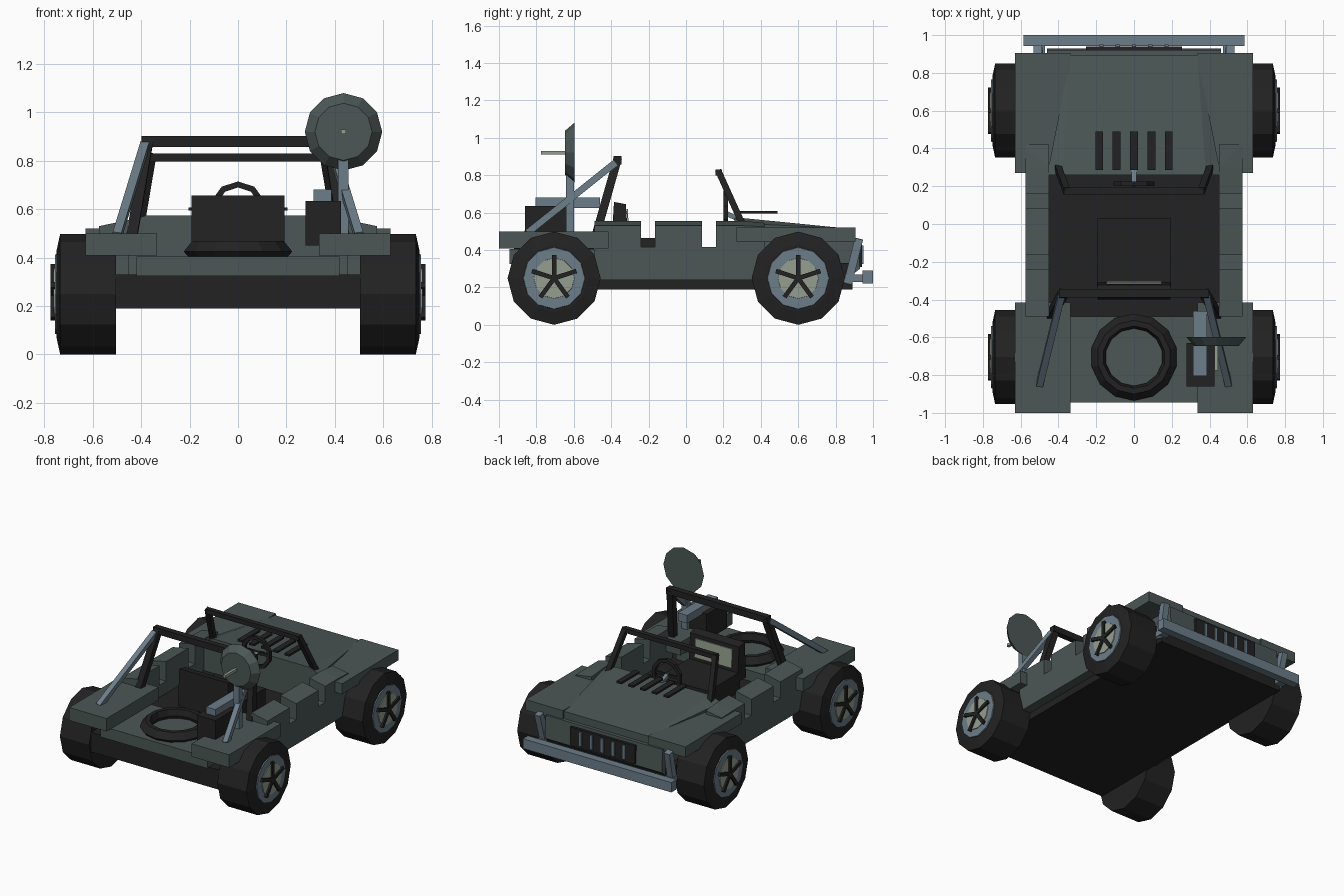
import bpy, bmesh, math
from mathutils import Vector

if "Cube" in bpy.data.objects:
    bpy.data.objects.remove(bpy.data.objects["Cube"])


def material(name, rgb):
    m = bpy.data.materials.new(name)
    m.diffuse_color = (*rgb, 1)
    m.use_nodes = True
    m.node_tree.nodes["Principled BSDF"].inputs["Base Color"].default_value = m.diffuse_color
    return m


GREEN = material("dull green", (0.072, 0.096, 0.092))
BLACK = material("black", (0.016, 0.016, 0.016))
STEEL = material("blue grey steel", (0.15, 0.205, 0.25))
PALE = material("pale green grey", (0.30, 0.345, 0.28))


def finish(name, bm, mat):
    bmesh.ops.recalc_face_normals(bm, faces=bm.faces)
    me = bpy.data.meshes.new(name)
    bm.to_mesh(me)
    bm.free()
    me.materials.append(mat)
    ob = bpy.data.objects.new(name, me)
    bpy.context.collection.objects.link(ob)
    return ob


def hull(name, pts, mat):
    """Convex solid around a few corner points."""
    bm = bmesh.new()
    for p in pts:
        bm.verts.new(p)
    bmesh.ops.convex_hull(bm, input=bm.verts)
    bmesh.ops.dissolve_limit(bm, angle_limit=0.01, verts=bm.verts, edges=bm.edges)
    return finish(name, bm, mat)


def box(name, xs, ys, zs, mat):
    return hull(name, [(x, y, z) for x in xs for y in ys for z in zs], mat)


def bar(name, a, b, w, mat, h=None):
    """Square bar from a to b."""
    a, b = Vector(a), Vector(b)
    d = (b - a).normalized()
    ref = Vector((1, 0, 0)) if abs(d.x) < 0.9 else Vector((0, 1, 0))
    u = d.cross(ref).normalized()
    v = d.cross(u)
    h = h or w
    return hull(name, [p + u * i * w / 2 + v * j * h / 2
                       for p in (a, b) for i in (-1, 1) for j in (-1, 1)], mat)


def lathe(name, c, axis, profile, n, mat, ring=False):
    """Turn (offset, radius) pairs about an axis; ring closes the profile."""
    bm = bmesh.new()
    c = Vector(c)
    rows = []
    for t, r in profile:
        row = []
        for i in range(n):
            a = 2 * math.pi * i / n
            p, q = r * math.sin(a), r * math.cos(a)
            o = {"x": (t, p, q), "y": (p, t, q), "z": (p, q, t)}[axis]
            row.append(bm.verts.new(c + Vector(o)))
        rows.append(row)
    pairs = list(zip(rows, rows[1:])) + ([(rows[-1], rows[0])] if ring else [])
    for r0, r1 in pairs:
        for i in range(n):
            j = (i + 1) % n
            bm.faces.new((r0[i], r0[j], r1[j], r1[i]))
    if not ring:
        bm.faces.new(rows[0])
        bm.faces.new(rows[-1])
    return finish(name, bm, mat)


# chassis, rear deck and nose block
box("chassis", (-0.51, 0.51), (-0.93, 0.89), (0.19, 0.33), BLACK)
box("rear_deck", (-0.42, 0.42), (-0.945, -0.49), (0.325, 0.405), GREEN)
box("nose_block", (-0.46, 0.46), (0.26, 0.90), (0.325, 0.46), GREEN)
hull("front_panel", [(x, y, z) for x in (-0.46, 0.46)
                     for y, z in ((0.88, 0.46), (0.92, 0.46), (0.93, 0.30), (0.88, 0.26))], GREEN)

# hood: flat front, raised at the dashboard
hull("hood", [(s * x, y, z) for s in (-1, 1) for x, y, z in (
    (0.335, 0.895, 0.43), (0.335, 0.895, 0.512), (0.335, 0.70, 0.53),
    (0.38, 0.26, 0.575), (0.46, 0.26, 0.545), (0.46, 0.26, 0.43), (0.335, 0.70, 0.43))], GREEN)

for i in range(5):
    x = (i - 2) * 0.0925
    box("hood_vent", (x - 0.02, x + 0.02), (0.285, 0.49), (0.594, 0.608), BLACK)
    x = (i - 2) * 0.086
    box("grille_bar", (x - 0.011, x + 0.011), (0.93, 0.949), (0.325, 0.425), STEEL)
box("grille", (-0.255, 0.255), (0.90, 0.94), (0.31, 0.44), BLACK)
box("bumper", (-0.585, 0.585), (0.943, 1.0), (0.22, 0.29), STEEL)

for s in (-1, 1):
    # fenders
    box("rear_fender", (s * 0.335, s * 0.63), (-1.0, -0.415), (0.408, 0.5), GREEN)
    box("front_fender", (s * 0.335, s * 0.63), (0.27, 0.905), (0.445, 0.52), GREEN)
    # side wall with three raised blocks
    box("side_wall", (s * 0.45, s * 0.575), (-0.49, 0.42), (0.24, 0.416), GREEN)
    for y0, y1 in ((-0.49, -0.24), (-0.165, 0.085), (0.16, 0.42)):
        ye = 0.30 if y1 > 0.3 else y1
        hull("side_block", [(s * x, y, z) for x, y, z in (
            (0.45, y0, 0.41), (0.575, y0, 0.41), (0.45, y0, 0.556), (0.575, y0, 0.53),
            (0.45, y1, 0.41), (0.575, y1, 0.41), (0.45, ye, 0.556), (0.575, ye, 0.53),
            (0.45, y1, 0.545), (0.575, y1, 0.525))], GREEN)
    # roll hoop legs, braces, windscreen legs, bumper struts
    bar("roll_hoop_leg", (s * 0.372, -0.365, 0.89), (s * 0.445, -0.49, 0.45), 0.045, BLACK)
    bar("roll_hoop_brace", (s * 0.385, -0.38, 0.865), (s * 0.50, -0.85, 0.49), 0.036, STEEL)
    bar("windscreen_leg", (s * 0.355, 0.172, 0.825), (s * 0.405, 0.305, 0.53), 0.034, BLACK)
    bar("bumper_strut", (s * 0.51, 0.925, 0.46), (s * 0.50, 0.865, 0.22), 0.045, STEEL)
    box("bumper_mount", (s * 0.47, s * 0.53), (0.85, 0.95), (0.23, 0.27), STEEL)

    # wheels
    for y in (-0.705, 0.60):
        c = (0, y, 0.249)
        lathe("tyre", c, "x", [(s * 0.505, 0.249), (s * 0.735, 0.249), (s * 0.75, 0.18)], 12, BLACK)
        lathe("rim", c, "x", [(s * 0.74, 0.168), (s * 0.757, 0.164)], 12, STEEL)
        lathe("hub_disc", c, "x", [(s * 0.75, 0.11), (s * 0.762, 0.108)], 12, PALE)
        for k in range(5):
            a = 2 * math.pi * k / 5
            bar("wheel_spoke", (s * 0.762, y, 0.249),
                (s * 0.762, y + 0.125 * math.sin(a), 0.249 + 0.125 * math.cos(a)), 0.024, BLACK)

# cross bars of roll hoop and windscreen
box("roll_hoop_top", (-0.398, 0.398), (-0.388, -0.345), (0.858, 0.902), BLACK)
box("windscreen_top", (-0.368, 0.368), (0.157, 0.192), (0.798, 0.83), BLACK)

# seat
box("seat_base", (-0.195, 0.195), (-0.33, 0.03), (0.33, 0.465), BLACK)
hull("seat_back", [(x, y, z) for x in (-0.193, 0.193)
                   for y, z in ((-0.40, 0.40), (-0.385, 0.657), (-0.322, 0.645), (-0.305, 0.40))], BLACK)
hull("seat_panel", [(x, y, z) for x in (-0.145, 0.145)
                    for y, z in ((-0.318, 0.62), (-0.311, 0.62), (-0.305, 0.49), (-0.312, 0.49))], PALE)

# steering wheel
lathe("steering_wheel", (0, 0.212, 0.60), "y",
      [(-0.012, 0.115), (0.012, 0.115), (0.012, 0.09), (-0.012, 0.09)], 10, BLACK, True)
box("steering_spoke", (-0.10, 0.10), (0.206, 0.218), (0.59, 0.61), BLACK)
bar("steering_column", (0, 0.205, 0.60), (0, 0.28, 0.565), 0.026, STEEL)

# spare tyre lying on the deck
lathe("spare_tyre", (0, -0.705, 0), "z",
      [(0.403, 0.21), (0.425, 0.23), (0.468, 0.195), (0.468, 0.165), (0.425, 0.152), (0.403, 0.16)],
      14, BLACK, True)

# radio box and dish
box("radio_box", (0.278, 0.425), (-0.86, -0.63), (0.45, 0.635), BLACK)
box("radio_arm", (0.313, 0.386), (-0.805, -0.46), (0.625, 0.682), STEEL)
box("dish_post", (0.413, 0.457), (-0.642, -0.60), (0.49, 0.86), STEEL)
lathe("dish", (0.436, 0, 0.92), "y", [(-0.646, 0.118), (-0.597, 0.16)], 12, GREEN)
box("dish_feed", (0.426, 0.446), (-0.775, -0.64), (0.91, 0.93), PALE)
